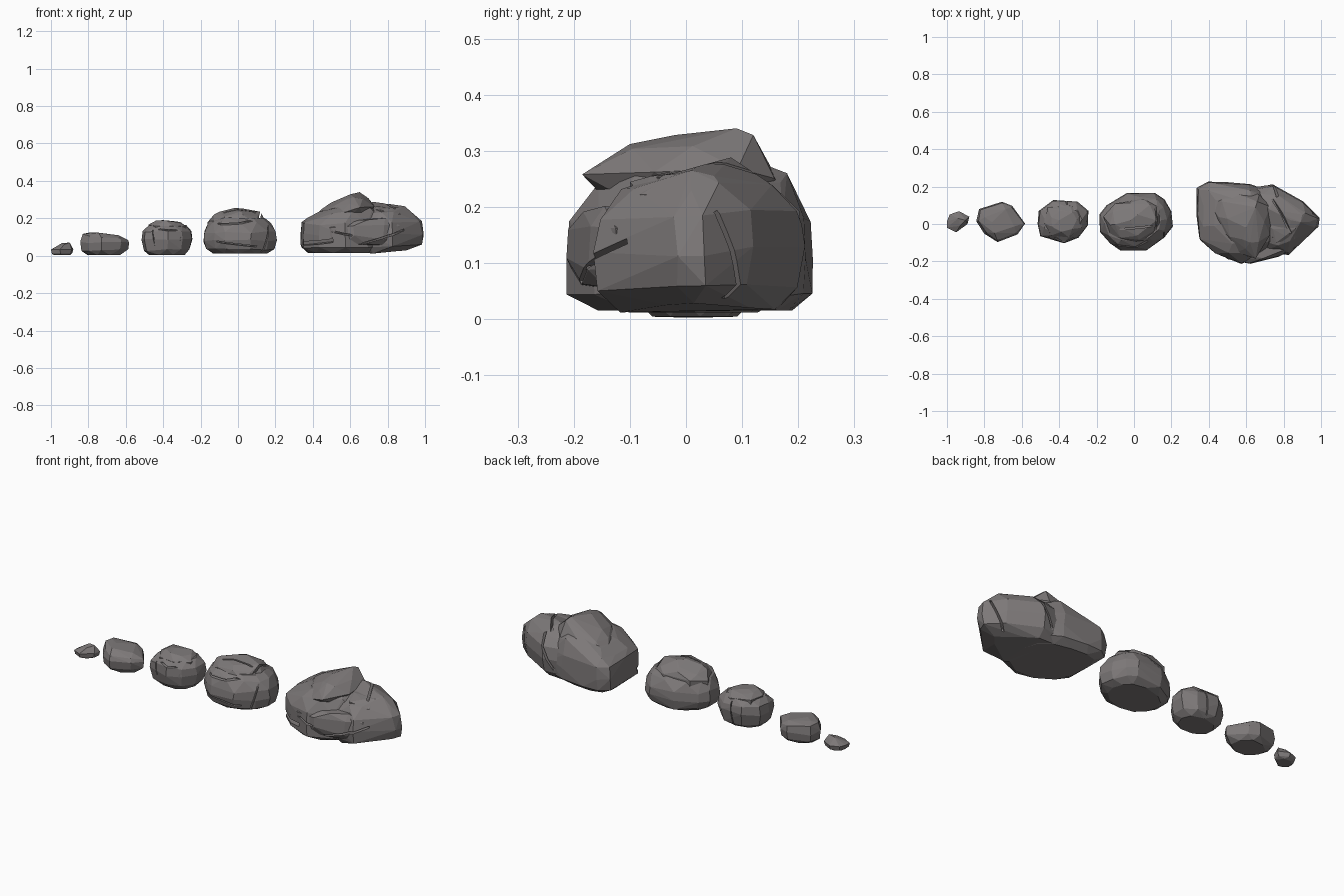
import bpy, bmesh, random
from mathutils import Vector, Euler

random.seed(4)
stone = bpy.data.materials.new("grey stone")
stone.diffuse_color = (0.205, 0.19, 0.19, 1)


def link(name, mesh):
    ob = bpy.data.objects.new(name, mesh)
    bpy.context.collection.objects.link(ob)
    return ob


def lump(outline, levels, extra=(), jit=0.006):
    """Faceted convex block: plan outline scaled at (z, scale, tilt_x, tilt_y, dx, dy) levels."""
    n = len(outline)
    cx = (min(p[0] for p in outline) + max(p[0] for p in outline)) / 2
    cy = (min(p[1] for p in outline) + max(p[1] for p in outline)) / 2
    bm = bmesh.new()
    for lv in levels:
        z, s, tx, ty, dx, dy = tuple(lv) + (0,) * (6 - len(lv))
        for i, (px, py) in enumerate(outline):
            if s < 0.9:      # smaller rings use edge midpoints, so facets stagger
                qx, qy = outline[(i + 1) % n]
                px, py = (px + qx) / 2, (py + qy) / 2
                if s < 0.7 and i % 2:
                    continue
            x, y = (px - cx) * s + dx, (py - cy) * s + dy
            j = 0 if z < 0.02 else jit
            bm.verts.new((cx + x + random.uniform(-j, j) * 0.5,
                          cy + y + random.uniform(-j, j) * 0.5,
                          z + tx * x + ty * y + random.uniform(-j, j)))
    for p in extra:
        bm.verts.new(p)
    res = bmesh.ops.convex_hull(bm, input=bm.verts)
    junk = {g for g in res["geom_interior"] + res["geom_unused"]
            if isinstance(g, bmesh.types.BMVert)}
    bmesh.ops.delete(bm, geom=list(junk), context='VERTS')
    bmesh.ops.dissolve_limit(bm, angle_limit=0.06, verts=bm.verts, edges=bm.edges)
    bmesh.ops.recalc_face_normals(bm, faces=bm.faces)
    me = bpy.data.meshes.new("lump")
    bm.to_mesh(me)
    bm.free()
    return me


def crack(loc, rot, size):
    """Thin slab cutter."""
    bm = bmesh.new()
    bmesh.ops.create_cube(bm, size=1)
    m = Euler(rot).to_matrix()
    for v in bm.verts:
        v.co = m @ Vector(a * b for a, b in zip(v.co, size)) + Vector(loc)
    me = bpy.data.meshes.new("crack")
    bm.to_mesh(me)
    bm.free()
    return me


def rock(name, lumps, cracks=()):
    """Join the lumps, cut the cracks, keep one clean mesh."""
    base = link(name, lumps[0])
    helpers = []
    for op, group in (('UNION', lumps[1:]), ('DIFFERENCE', cracks)):
        for me in group:
            h = link("helper", me)
            h.hide_render = True
            helpers.append(h)
            mod = base.modifiers.new("join", 'BOOLEAN')
            mod.operation, mod.object, mod.solver = op, h, 'EXACT'
    bpy.context.view_layer.update()
    dg = bpy.context.evaluated_depsgraph_get()
    me = bpy.data.meshes.new_from_object(base.evaluated_get(dg))
    base.modifiers.clear()
    base.data = me
    for h in helpers:
        bpy.data.objects.remove(h)
    me.materials.clear()
    me.materials.append(stone)
    for p in me.polygons:
        p.use_smooth = False
        p.material_index = 0


# pebble
rock("pebble", [lump(
    [(-1, .015), (-1, -.02), (-.95, -.045), (-.89, .0), (-.882, .04), (-.935, .068), (-.985, .05)],
    [(.003, .75), (.012, .92), (.035, 1), (.055, .6, .25)],
    [(-.9, .02, .07), (-.94, .03, .068)], .003)])

# small flat stone
rock("small_stone", [lump(
    [(-.843, .015), (-.83, .08), (-.705, .12), (-.65, .095), (-.58, 0), (-.625, -.055),
     (-.73, -.098), (-.8, -.05)],
    [(.004, .75), (.03, .95), (.07, 1), (.1, .92, -.1), (.118, .68, -.05)],
    [(-.825, .03, .112), (-.76, .01, .125)], .005)])

# medium round stone with a split cap
o3 = [(-.518, 0), (-.5, -.065), (-.375, -.103), (-.295, -.075), (-.248, -.01), (-.245, .07),
      (-.305, .12), (-.43, .126), (-.51, .07)]
rock("medium_stone", [
    lump(o3, [(.005, .72), (.03, .9), (.09, 1), (.13, .95), (.16, .75)]),
    lump([(-.48, .0), (-.44, -.06), (-.35, -.07), (-.28, -.02), (-.275, .07), (-.34, .1), (-.46, .09)],
         [(.12, 1), (.157, 1, -.06), (.182, .72, -.06)], [(-.4, .02, .19)])],
    [crack((-.30, -.1, .08), (0, .2, .5), (.006, .05, .3)),
     crack((-.46, -.1, .08), (0, -.15, -.5), (.006, .06, .3)),
     crack((-.38, -.1, .135), (.2, .05, 0), (.3, .05, .006)),
     crack((-.36, .13, .13), (0, .1, 0), (.006, .05, .3))])

# large stone with layered cap
o4 = [(-.182, .05), (-.182, -.04), (-.13, -.105), (-.07, -.142), (.07, -.14), (.16, -.075),
      (.207, -.015), (.2, .07), (.16, .13), (.11, .167), (-.04, .167), (-.145, .1)]
rock("large_stone", [
    lump(o4, [(.012, .75), (.035, .93), (.08, 1), (.125, .98), (.175, .87), (.2, .7)]),
    lump([(-.162, .04), (-.13, -.06), (-.03, -.11), (.09, -.09), (.15, 0), (.14, .09), (.05, .135),
          (-.1, .11)], [(.13, 1), (.18, 1, 0, .1), (.215, .88), (.235, .68)],
         [(-.02, .02, .255), (.02, .05, .253), (.12, .02, .235)])],
    [crack((.02, -.02, .243), (0, 0, .1), (.24, .008, .03)),
     crack((.12, .04, .225), (0, .2, 0), (.008, .14, .05)),
     crack((0, -.135, .06), (.1, .12, 0), (.34, .05, .007)),
     crack((.16, -.08, .1), (0, .3, .6), (.007, .06, .2)),
     crack((.03, -.12, .175), (.3, -.08, 0), (.3, .06, .007))])

# boulder: body, nose, overhanging top slab, and side ledges
body = lump(
    [(.335, .19), (.39, .228), (.48, .23), (.62, .212), (.71, .18), (.78, .08), (.78, -.08),
     (.70, -.165), (.57, -.218), (.43, -.16), (.348, -.08), (.333, .05)],
    [(.015, .82), (.05, .97), (.11, 1), (.175, .97, .03), (.225, .84, .16), (.265, .6, .2)],
    [(.62, .18, .26), (.64, .05, .31)], .012)
nose = lump(
    [(.58, .19), (.74, .215), (.80, .18), (.91, .12), (.995, .03), (.98, -.02), (.88, -.10),
     (.83, -.168), (.7, -.15), (.6, -.1)],
    [(.02, .75, 0, 0, -.04), (.055, .92), (.12, 1), (.185, .92), (.235, .75), (.262, .5)],
    [(.9, .05, .255), (.84, .02, .272), (.72, .08, .288)], .012)
slab = lump(
    [(.40, .12), (.45, -.02), (.55, -.15), (.65, -.182), (.73, -.06), (.73, .09), (.67, .155),
     (.5, .18)],
    [(.195, .85, .2), (.235, 1, .2), (.275, .8, .22), (.3, .5, .2)],
    [(.65, .09, .34), (.6, -.02, .328), (.66, .12, .328), (.62, -.1, .312)], .008)
ledge = lump(
    [(.40, -.1), (.5, -.185), (.62, -.212), (.78, -.175), (.86, -.12), (.8, -.02), (.5, -.02)],
    [(.06, .85), (.1, 1, -.05), (.15, 1, .05), (.185, .8, .08)], (), .012)
shoulder = lump(
    [(.68, .02), (.76, -.1), (.86, -.08), (.92, .0), (.87, .09), (.76, .14)],
    [(.18, 1), (.235, 1, -.15), (.262, .75, -.1)], (), .01)
rock("boulder", [body, nose, slab, ledge, shoulder],
     [crack((.55, -.2, .12), (.2, .12, .25), (.4, .05, .009)),
      crack((.42, -.14, .07), (.2, -.1, -.5), (.2, .08, .02)),
      crack((.78, -.16, .1), (.1, -.3, .3), (.25, .07, .01)),
      crack((.93, .08, .1), (0, .4, -.6), (.01, .07, .2)),
      crack((.72, .2, .14), (.2, .5, -.2), (.012, .06, .25)),
      crack((.80, .03, .27), (0, .3, .5), (.012, .25, .04))])
